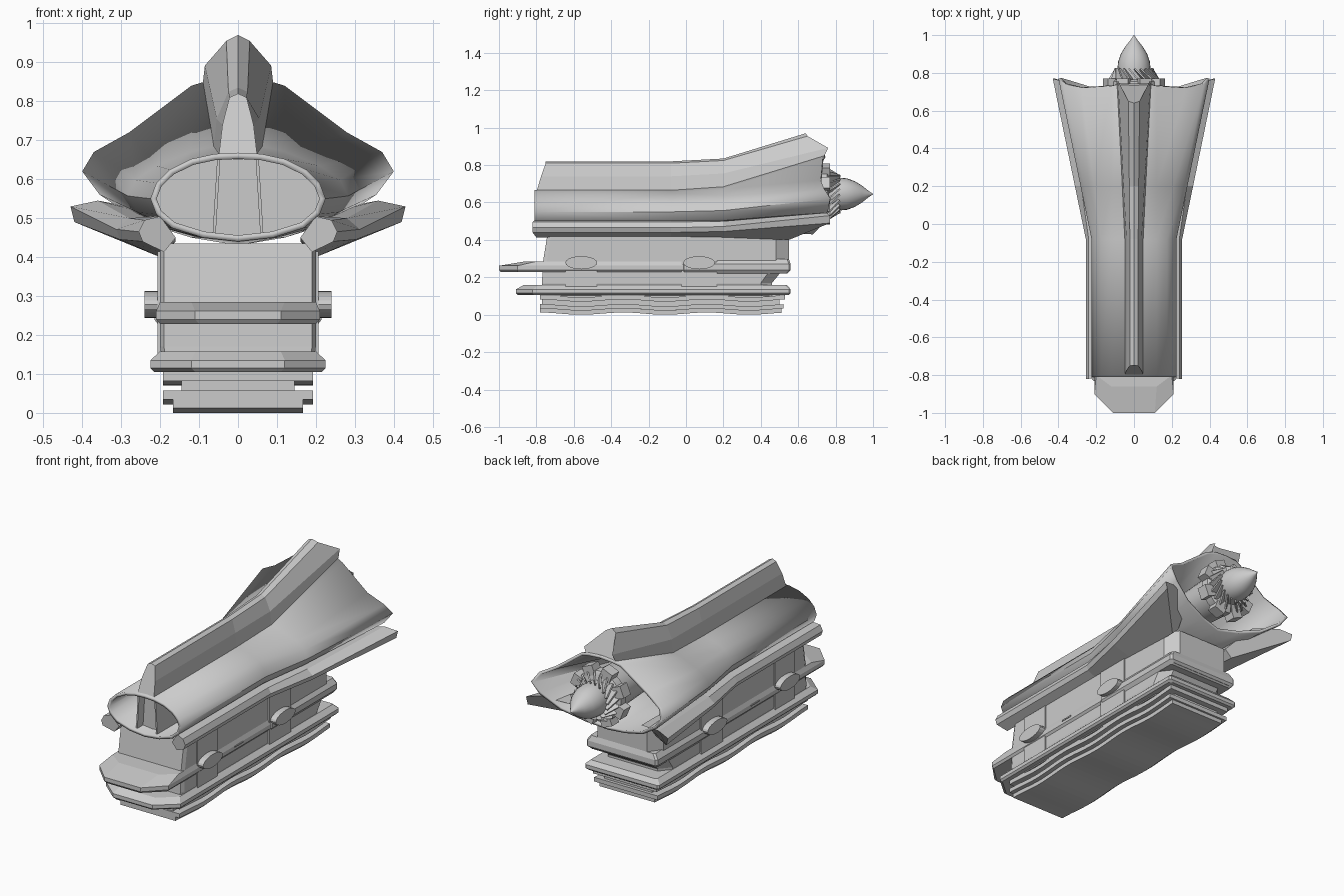
import bpy, bmesh
from math import sin, cos, pi, radians
from mathutils import Matrix, Vector

if "Cube" in bpy.data.objects:
    bpy.data.objects.remove(bpy.data.objects["Cube"])


def skin(name, rings, caps=True, smooth=None, mirror=False, thick=0):
    """Join rings of points into a skin, optionally capped."""
    bm = bmesh.new()
    vs = [[bm.verts.new(p) for p in r] for r in rings]
    n = len(rings[0])
    for a, b in zip(vs, vs[1:]):
        for i in range(n):
            j = (i + 1) % n
            bm.faces.new((a[i], a[j], b[j], b[i]))
    if caps:
        bm.faces.new(vs[0])
        bm.faces.new(vs[-1])
    bmesh.ops.recalc_face_normals(bm, faces=bm.faces)
    me = bpy.data.meshes.new(name)
    bm.to_mesh(me)
    bm.free()
    ob = bpy.data.objects.new(name, me)
    bpy.context.collection.objects.link(ob)
    if smooth:
        me.polygons.foreach_set("use_smooth", [True] * len(me.polygons))
        me.set_sharp_from_angle(angle=radians(smooth))
    if mirror:
        ob.modifiers.new("mirror", "MIRROR").use_clip = False
    if thick:
        s = ob.modifiers.new("thickness", "SOLIDIFY")
        s.thickness, s.offset = thick, -1
    return ob


def box(name, x0, x1, y0, y1, z0, z1, mirror=False, m=Matrix()):
    rings = [[m @ Vector((x, y, z)) for x, y in ((x0, y0), (x1, y0), (x1, y1), (x0, y1))]
             for z in (z0, z1)]
    return skin(name, rings, mirror=mirror)


def full(half):
    """Mirror a half section that runs from top centre to bottom centre."""
    return half + [(-p[0],) + tuple(p[1:]) for p in reversed(half) if p[0] > 1e-6]


# Stations along the hull: y, widening, rising
STATIONS = [(-.8, 0, 0), (-.08, 0, 0), (.2, .33, .1), (.77, 1, 1)]


def section(front, back, tx, tz):
    return [(a[0] + (b[0] - a[0]) * tx, a[1] + (b[1] - a[1]) * tz) for a, b in zip(front, back)]


def flare(name, front, back, y_front, y_back, **kw):
    """Loft front to back section; end rings have their own y per point."""
    rings = []
    for k, (y, tx, tz) in enumerate(STATIONS):
        s = section(front, back, tx, tz)
        ys = y_front if k == 0 else y_back if k == 3 else [y] * len(s)
        rings.append([(x, yy, z) for (x, z), yy in zip(s, ys)])
    return skin(name, rings, **kw)


def mir(ys, half):
    return ys + [y for y, p in reversed(list(zip(ys, half))) if p[0] > 1e-6]


# Flared upper shell
hf = [(0, .668), (.06, .665), (.12, .652), (.175, .625), (.21, .59), (.225, .55),
      (.21, .51), (.17, .475), (.09, .45), (0, .44)]
hb = [(0, .86), (.07, .855), (.12, .84), (.28, .72), (.37, .67), (.40, .62),
      (.355, .56), (.25, .49), (.12, .45), (0, .43)]
hy = [.74, .74, .73, .72, .74, .77, .76, .73, .70, .68]
flare("upper_shell", full(hf), full(hb), [-.81] * 18, mir(hy, hb),
      caps=False, smooth=30, thick=.016)

# Dorsal fin
ff = [(0, .82), (.022, .81), (.04, .74), (.05, .655), (0, .65)]
fb = [(0, .97), (.03, .955), (.085, .892), (.09, .85), (0, .835)]
flare("dorsal_fin", full(ff), full(fb), mir([-.75, -.75, -.775, -.8, -.8], ff),
      mir([.64, .65, .76, .74, .70], fb))

# Side rails below the shell
flare("side_rail",
      [(.2, .505), (.24, .495), (.255, .465), (.245, .44), (.19, .413), (.16, .45)],
      [(.22, .52), (.36, .545), (.43, .53), (.42, .49), (.2, .40), (.16, .44)],
      [-.81, -.82, -.82, -.82, -.8, -.8], [.70, .75, .77, .77, .55, .55], mirror=True)

# Intake bulkhead, centre block and splitter walls
mid = full(section(hf, hb, .3, .08))
skin("bulkhead", [[(x * .97, y, .555 + (z - .555) * .97) for x, z in mid] for y in (.15, .19)])
skin("intake_block", [[(-.058, y, .445), (.058, y, .445), (.045, y, .66), (-.045, y, .66)]
                      for y in (-.74, .16)])
skin("splitter_wall", [[(.058, y, .445), (.066, y, .445), (.053, y, .66), (.045, y, .66)]
                       for y in (-.79, .16)], mirror=True)


def layered(name, layers):
    """Stack of chamfered outlines: z, side, y_front, front side, chamfer, y_back, back side, chamfer."""
    rings = []
    for z, w, yf, fw, c, yb, bw, cb in layers:
        h = [(fw, yf), (w, yf + c), (w, yb - cb), (bw, yb)]
        rings.append([(x, y, z) for x, y in h] + [(-x, y, z) for x, y in reversed(h)])
    return skin(name, rings)


# Main body and the plates around it
layered("main_body", [(.10, .19, -.775, .18, .02, .46, .15, .06),
                      (.17, .2, -.77, .19, .02, .46, .15, .06),
                      (.28, .2, -.765, .19, .02, .55, .15, .07),
                      (.435, .2, -.74, .19, .02, .55, .15, .07)])
layered("lower_plate", [(.105, .215, -.90, .11, .09, .55, .2, .01),
                        (.115, .225, -.91, .12, .09, .56, .215, .01),
                        (.135, .225, -.91, .12, .09, .56, .215, .01),
                        (.158, .2, -.87, .11, .08, .54, .19, .01)])
layered("upper_plate", [(.228, .2, -.99, .1, .09, .55, .19, .01),
                        (.24, .21, -1, .11, .1, .56, .2, .01),
                        (.262, .21, -1, .11, .1, .56, .2, .01),
                        (.285, .2, -.86, .12, .06, .55, .19, .01)])
layered("rear_plate", [(.22, .2, -.02, .19, .01, .54, .19, .01),
                       (.24, .215, -.02, .2, .01, .56, .205, .01),
                       (.27, .215, -.02, .2, .01, .56, .205, .01),
                       (.298, .195, .17, .18, .01, .55, .185, .01)])

# Side brackets with oval pods
for i, (y, w) in enumerate(((-.56, .085), (.07, .095))):
    box(f"bracket_{i}", -.207, .207, y - w, y + w, .15, .415)
    skin(f"oval_pod_{i}", [[(x, y + .085 * cos(a), .278 + .035 * sin(a))
                            for a in (k * pi / 10 for k in range(20))] for x in (-.24, .24)])
box("side_slot", .2, .214, -.33, -.26, .255, .262, mirror=True)

# Wavy stacked base
def wavy(name, w, z0, z1, y0, y1):
    rings = []
    for k in range(33):
        y = y0 + (y1 - y0) * k / 32
        d = .006 + .006 * sin(y * 14)
        rings.append([(-w, y, z0 + d), (w, y, z0 + d), (w, y, z1 + d), (-w, y, z1 + d)])
    skin(name, rings)


wavy("base_core", .145, .005, .10, -.77, .50)
wavy("base_sole", .167, 0, .022, -.78, .51)
wavy("base_flange_low", .192, .022, .045, -.78, .52)
wavy("base_flange_high", .192, .07, .093, -.78, .53)

# Engine: turned parts on the thrust axis
CZ = .645


def lathe(name, profile, n=24, smooth=35):
    skin(name, [[(r * cos(2 * pi * k / n), y, CZ + r * sin(2 * pi * k / n)) for k in range(n)]
                for y, r in profile], smooth=smooth)


lathe("engine_core", [(.19, .05), (.45, .1), (.74, .115)])
lathe("exhaust_spike", [(.72, .085), (.82, .088), (.86, .084), (.90, .07), (.94, .046),
                        (.975, .018), (1, .001)])
lathe("turbine_ring", [(.70, .12), (.71, .135), (.755, .135), (.765, .12)])
for k in range(8):
    m = Matrix.Translation((0, 0, CZ)) @ Matrix.Rotation((k + .5) * pi / 4, 4, 'Y')
    box(f"turbine_paddle_{k}", -.032, .032, .71, .77, .11, .163, m=m)

# Swirled blades at the foot of the spike
for k in range(20):
    m = (Matrix.Translation((0, 0, CZ)) @ Matrix.Rotation(k * pi / 10, 4, 'Y')
         @ Matrix.Translation((0, .79, .1)) @ Matrix.Rotation(radians(40), 4, 'Z')
         @ Matrix.Rotation(radians(-25), 4, 'X'))
    box(f"blade_{k}", -.004, .004, -.04, .04, -.02, .018, m=m)
